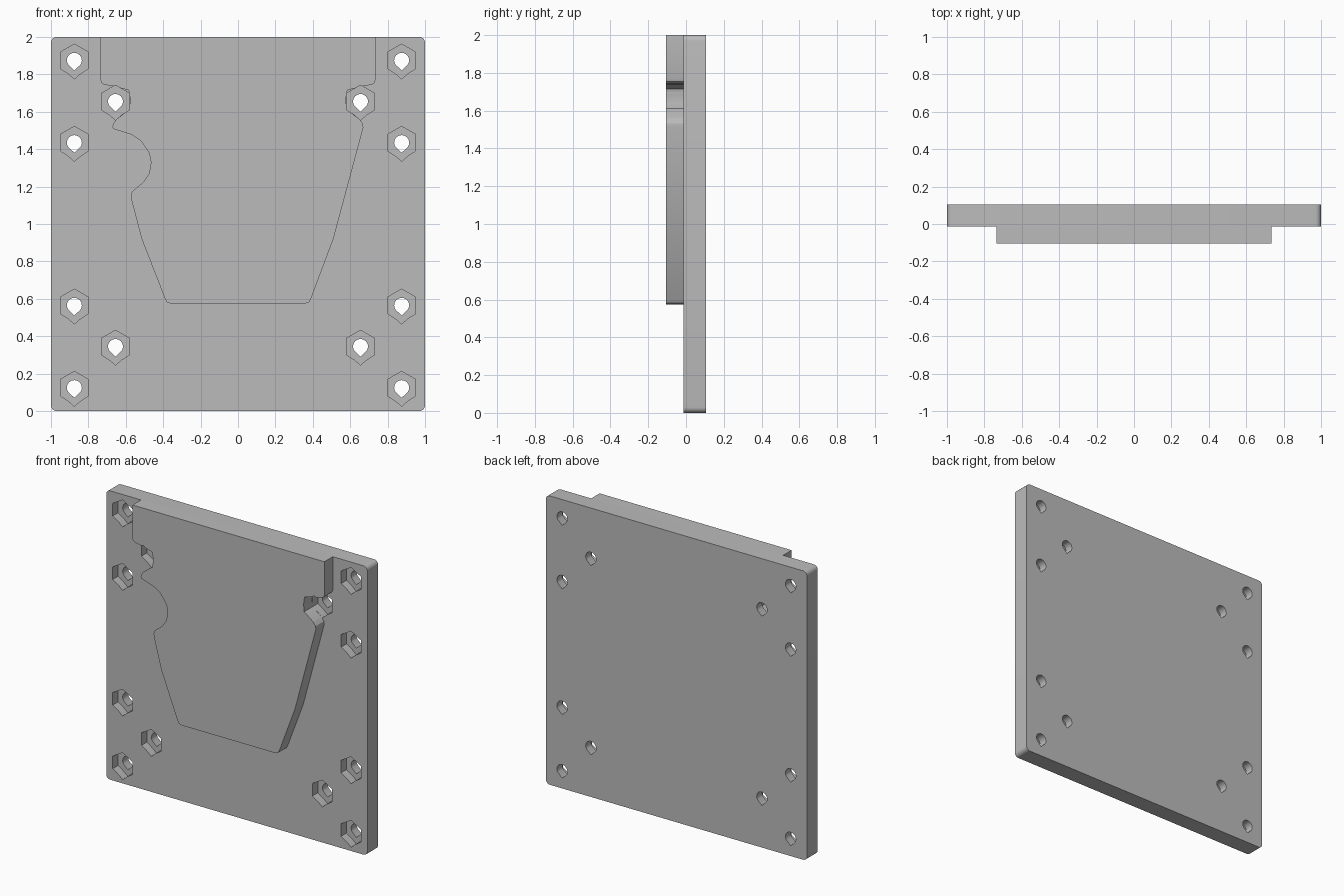
import bpy, bmesh
from math import sin, cos, pi, radians

cube = bpy.data.objects.get("Cube")
if cube:
    bpy.data.objects.remove(cube, do_unlink=True)

FRONT, SEAM, BACK = -0.105, -0.013, 0.105

grey = bpy.data.materials.new("plain grey")
grey.use_nodes = True
grey.diffuse_color = (0.5, 0.5, 0.5, 1)
grey.node_tree.nodes["Principled BSDF"].inputs["Base Color"].default_value = (0.5, 0.5, 0.5, 1)


def slabs(name, outlines, y0, y1):
    """Extrude closed x-z outlines from y0 to y1 into one object."""
    bm = bmesh.new()
    for outline in outlines:
        face = bm.faces.new([bm.verts.new((x, y0, z)) for x, z in outline])
        moved = bmesh.ops.extrude_face_region(bm, geom=[face], use_keep_orig=True)
        verts = [v for v in moved["geom"] if isinstance(v, bmesh.types.BMVert)]
        bmesh.ops.translate(bm, verts=verts, vec=(0, y1 - y0, 0))
    bmesh.ops.recalc_face_normals(bm, faces=bm.faces)
    mesh = bpy.data.meshes.new(name)
    bm.to_mesh(mesh)
    bm.free()
    mesh.materials.append(grey)
    obj = bpy.data.objects.new(name, mesh)
    bpy.context.collection.objects.link(obj)
    return obj


def arc(cx, cz, r, start, end, steps):
    angles = [radians(start + (end - start) * i / steps) for i in range(steps + 1)]
    return [(cx + r * cos(a), cz + r * sin(a)) for a in angles]


def cut(target, cutter):
    mod = target.modifiers.new("cut", "BOOLEAN")
    mod.operation = "DIFFERENCE"
    mod.solver = "EXACT"
    mod.object = cutter
    bpy.context.view_layer.objects.active = target
    bpy.ops.object.modifier_apply(modifier=mod.name)


# Backing plate with rounded corners
r = 0.03
corners = [(1 - r, 2 - r, 0), (r - 1, 2 - r, 90), (r - 1, r, 180), (1 - r, r, 270)]
plate_outline = [p for x, z, a in corners for p in arc(x, z, r, a, a + 90, 5)]
plate = slabs("backing_plate", [plate_outline], SEAM, BACK)

# Raised pad: right edge runs upward, left edge has a curved notch
shoulder = [(0.65, 1.56), (0.585, 1.61), (0.575, 1.66), (0.585, 1.715),
            (0.66, 1.735), (0.715, 1.745), (0.73, 1.755), (0.735, 1.77), (0.735, 2)]
right_edge = [(0.36, 0.575), (0.38, 0.582), (0.39, 0.6), (0.51, 0.92),
              (0.67, 1.515), (0.668, 1.535)] + shoulder
notch = [(-0.665, 1.54), (-0.672, 1.52), (-0.665, 1.508), (-0.57, 1.478),
         (-0.52, 1.445), (-0.475, 1.38), (-0.465, 1.33), (-0.475, 1.27),
         (-0.505, 1.225), (-0.565, 1.175), (-0.573, 1.155), (-0.57, 1.13)]
left_foot = [(-0.515, 0.92), (-0.39, 0.6), (-0.38, 0.582), (-0.36, 0.575)]
left_shoulder = [(-x, z) for x, z in reversed(shoulder)]
pad = slabs("raised_pad", [right_edge + left_shoulder + notch + left_foot], FRONT, SEAM + 0.001)

# Screw holes: hexagonal pockets and round bores, each with a pointed lower end
half = [(0.875, 0.875), (0.655, 0.655), (0.875, 0.435)]
centres = [(sx * x, 1 + sz * z) for x, z in half for sx in (-1, 1) for sz in (-1, 1)]
hexagon = [(0.087 * sin(i * pi / 3), 0.087 * cos(i * pi / 3)) for i in (-2, -1, 0, 1, 2)]
pocket = hexagon + [(0.03, -0.073), (0, -0.1), (-0.03, -0.073)]
bore = arc(0, 0, 0.04, -35, 215, 16) + [(0, -0.054)]


def at_holes(shape):
    return [[(cx + x, cz + z) for x, z in shape] for cx, cz in centres]


pockets = slabs("pocket_cutter", at_holes(pocket), -0.2, 0.045)
bores = slabs("bore_cutter", at_holes(bore), -0.2, 0.2)
cut(plate, pockets)
cut(plate, bores)
cut(pad, pockets)
for cutter in (pockets, bores):
    bpy.data.objects.remove(cutter, do_unlink=True)

# Smooth the rounded corners and bores while keeping edges sharp
for obj in (plate, pad):
    bpy.ops.object.select_all(action="DESELECT")
    obj.select_set(True)
    bpy.context.view_layer.objects.active = obj
    bpy.ops.object.shade_smooth_by_angle(angle=radians(25))
